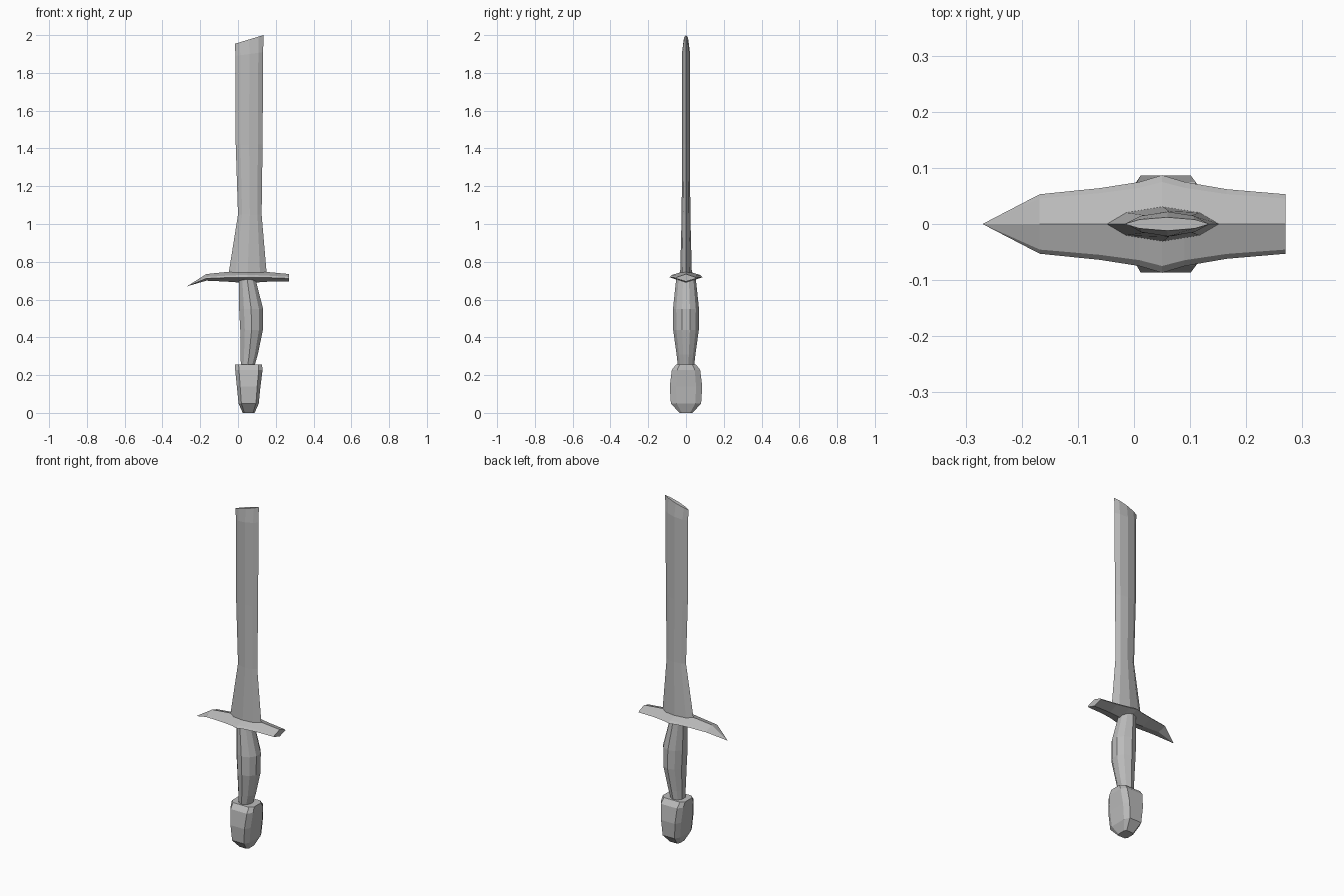
import bpy
import bmesh

if "Cube" in bpy.data.objects:
    bpy.data.objects.remove(bpy.data.objects["Cube"], do_unlink=True)

steel = bpy.data.materials.new("plain grey")
steel.use_nodes = True
GREY = (0.5, 0.5, 0.5, 1)
steel.diffuse_color = GREY
steel.node_tree.nodes["Principled BSDF"].inputs["Base Color"].default_value = GREY


def loft(name, rings):
    """Skin a list of equal-length rings and close both ends."""
    bm = bmesh.new()
    loops = [[bm.verts.new(p) for p in ring] for ring in rings]
    n = len(loops[0])
    for a, b in zip(loops, loops[1:]):
        for i in range(n):
            j = (i + 1) % n
            bm.faces.new((a[i], a[j], b[j], b[i]))
    bm.faces.new(loops[0])
    bm.faces.new(loops[-1])
    bmesh.ops.remove_doubles(bm, verts=bm.verts, dist=0.0005)
    bmesh.ops.recalc_face_normals(bm, faces=bm.faces)
    mesh = bpy.data.meshes.new(name)
    bm.to_mesh(mesh)
    bm.free()
    mesh.materials.append(steel)
    obj = bpy.data.objects.new(name, mesh)
    bpy.context.collection.objects.link(obj)
    return obj


def section(shape, left, right, half, z, slant=0):
    """Fit a unit section shape between left and right; slant raises the right side."""
    mid, rx = (left + right) / 2, (right - left) / 2
    return [(mid + u * rx, v * half, z + u * slant) for u, v in shape]


# Pointed lens for the blade, with a thick middle and sharp edges
lens = [(-1, 0), (-0.65, -0.66), (0, -1), (0.65, -0.66),
        (1, 0), (0.65, 0.66), (0, 1), (-0.65, 0.66)]
loft("blade", [section(lens, *s) for s in (
    (-0.05, 0.152, 0.031, 0.735),
    (0.0, 0.125, 0.023, 1.05),
    (-0.012, 0.13, 0.021, 1.42),
    (-0.013, 0.133, 0.022, 1.9, 0.01),
    (-0.017, 0.135, 0.012, 1.977, 0.023))])

# Crossguard: ridge on top, bevelled rim, keeled underside
guard = []
for x, w, top, rim, keel in (
        (-0.27, 0.0, 0.67, 0.67, 0.67),
        (-0.168, 0.053, 0.735, 0.712, 0.7),
        (-0.06, 0.064, 0.746, 0.716, 0.695),
        (0.01, 0.075, 0.751, 0.718, 0.69),
        (0.05, 0.087, 0.753, 0.718, 0.688),
        (0.09, 0.075, 0.751, 0.718, 0.69),
        (0.165, 0.062, 0.745, 0.716, 0.695),
        (0.27, 0.053, 0.735, 0.712, 0.695)):
    up = rim + (top - rim) * 0.35
    guard.append([(x, 0, top), (x, w * 0.86, up), (x, w, rim),
                  (x, 0, keel), (x, -w, rim), (x, -w * 0.86, up)])
loft("crossguard", guard)

# Swelling grip with eight sides
oval = [(-1, -0.35), (-0.6, -0.8), (0, -1), (0.65, -0.75), (1, -0.3),
        (1, 0.3), (0.65, 0.75), (0, 1), (-0.6, 0.8), (-1, 0.35)]
loft("grip", [section(oval, *s) for s in (
    (0.015, 0.085, 0.042, 0.24),
    (0.014, 0.105, 0.05, 0.31),
    (0.012, 0.132, 0.068, 0.44),
    (0.006, 0.133, 0.069, 0.55),
    (0.005, 0.092, 0.052, 0.71))])

# Chamfered block pommel, tapering to a small foot
block = [(-1, -0.62), (-0.72, -1), (0.72, -1), (1, -0.62),
         (1, 0.62), (0.72, 1), (-0.72, 1), (-1, 0.62)]
loft("pommel", [section(block, *s) for s in (
    (0.025, 0.088, 0.035, 0.0),
    (0.003, 0.11, 0.08, 0.05),
    (-0.006, 0.119, 0.086, 0.14),
    (-0.015, 0.13, 0.075, 0.228),
    (-0.017, 0.127, 0.052, 0.257))])
